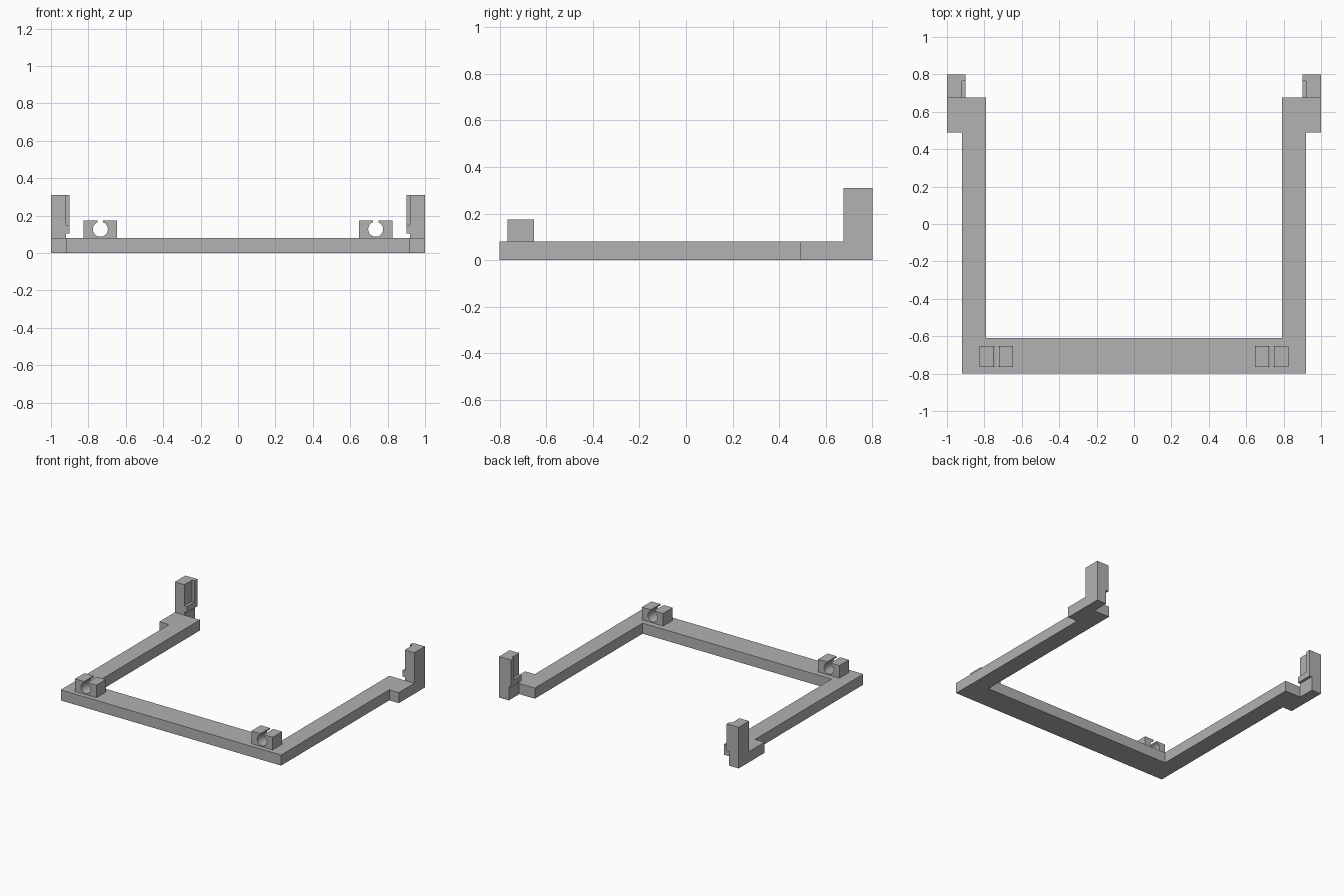
import bpy, bmesh, math
from mathutils import Vector

cube = bpy.data.objects.get("Cube")
if cube:
    bpy.data.objects.remove(cube, do_unlink=True)

grey = bpy.data.materials.new("plain grey")
grey.use_nodes = True
colour = (0.445, 0.445, 0.445, 1)
grey.diffuse_color = colour
grey.node_tree.nodes["Principled BSDF"].inputs["Base Color"].default_value = colour


def prism(name, profile, lo, hi, axis="z"):
    """Extrude a closed profile along z, or an x/z profile along y."""
    def place(p, t):
        return Vector((p[0], p[1], t)) if axis == "z" else Vector((p[0], t, p[1]))
    bm = bmesh.new()
    face = bm.faces.new([bm.verts.new(place(p, lo)) for p in profile])
    grown = bmesh.ops.extrude_face_region(bm, geom=[face])
    moved = [g for g in grown["geom"] if isinstance(g, bmesh.types.BMVert)]
    bmesh.ops.translate(bm, verts=moved, vec=place((0, 0), hi - lo))
    bmesh.ops.recalc_face_normals(bm, faces=bm.faces)
    mesh = bpy.data.meshes.new(name)
    bm.to_mesh(mesh)
    bm.free()
    mesh.materials.append(grey)
    obj = bpy.data.objects.new(name, mesh)
    bpy.context.collection.objects.link(obj)
    return obj


def rect(x0, x1, y0, y1):
    return [(x0, y0), (x1, y0), (x1, y1), (x0, y1)]


FRONT, BACK, ARM_END = -0.8, 0.8, 0.675
OUTER, INNER, LIP = 0.92, 0.79, 0.9
THICK, TOP = 0.08, 0.31

# U-shaped base with a widened foot at the end of each arm
half = [(OUTER, FRONT), (OUTER, 0.49), (1, 0.49), (1, ARM_END),
        (INNER, ARM_END), (INNER, -0.61)]
prism("base_frame", half + [(-x, y) for x, y in reversed(half)], 0, THICK)

# Clip profile: block with a round bore open through a slot at the top
CLIP_X, BORE_Z, RADIUS, SLOT = 0.736, 0.127, 0.04, 0.014
start = math.asin(SLOT / RADIUS)
STEPS = 32
bore = []
for i in range(STEPS + 1):
    a = start + (2 * math.pi - 2 * start) * i / STEPS
    bore.append((RADIUS * math.sin(a), BORE_Z + RADIUS * math.cos(a)))
CLIP_TOP, CLIP_HALF = 0.175, 0.089
clip = ([(-SLOT, CLIP_TOP), (-CLIP_HALF, CLIP_TOP), (-CLIP_HALF, THICK),
         (CLIP_HALF, THICK), (CLIP_HALF, CLIP_TOP), (SLOT, CLIP_TOP)] + bore)

for side, s in (("left", 1), ("right", -1)):
    obj = prism(side + "_clip", [(s * (CLIP_X + x), z) for x, z in clip],
                -0.765, -0.652, axis="y")
    bpy.ops.object.select_all(action="DESELECT")
    obj.select_set(True)
    bpy.context.view_layer.objects.active = obj
    bpy.ops.object.shade_smooth_by_angle(angle=math.radians(30))

    # Corner post, with a stop ledge and a rear lip on its inner face
    prism(side + "_post", rect(s * OUTER, s, ARM_END, BACK), 0, TOP)
    prism(side + "_post_ledge", rect(s * LIP, s * OUTER, ARM_END, BACK), 0.105, 0.15)
    prism(side + "_post_lip", rect(s * LIP, s * OUTER, 0.765, BACK), 0.15, TOP)
